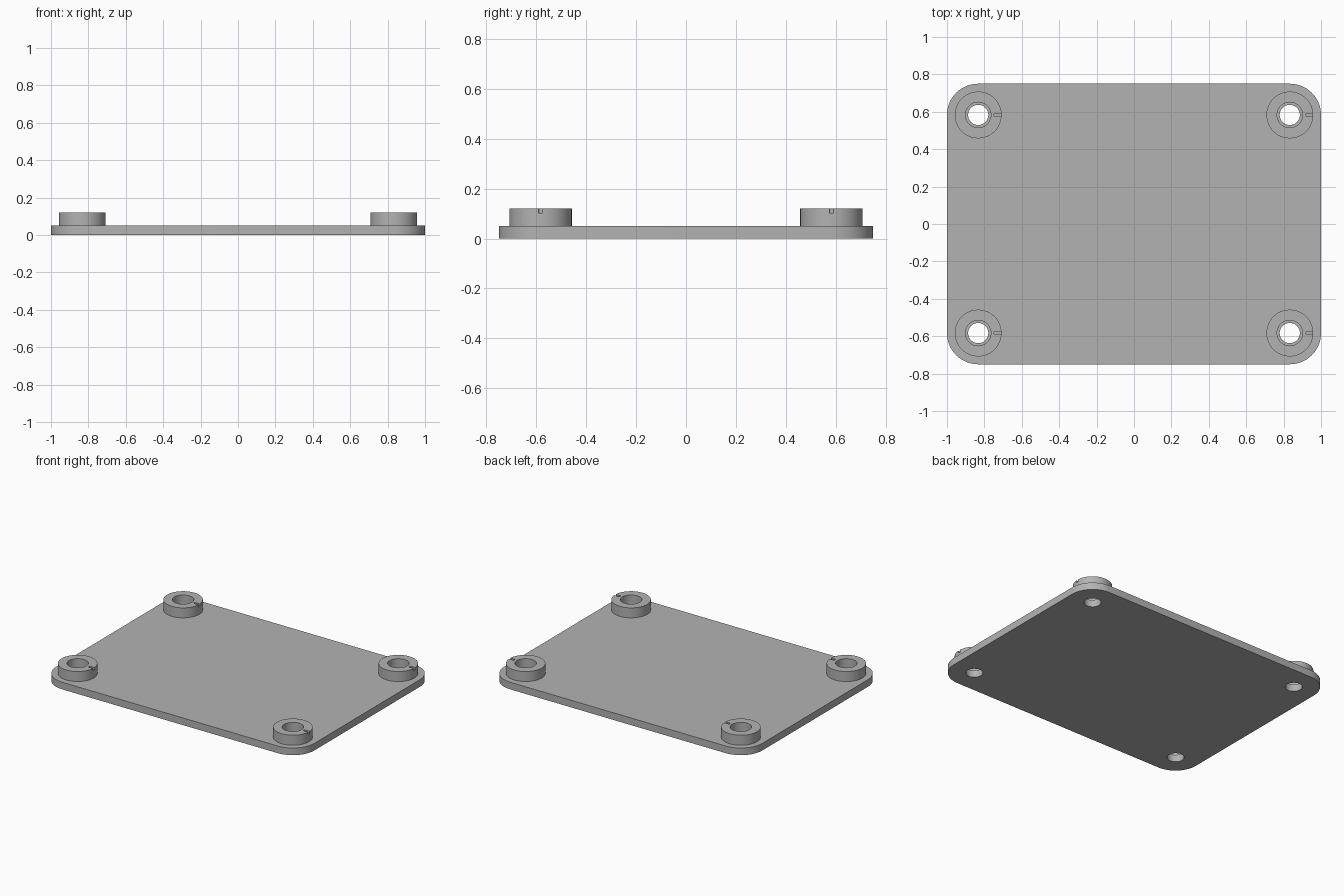
import bpy, bmesh
from math import cos, sin, pi, radians

if "Cube" in bpy.data.objects:
    bpy.data.objects.remove(bpy.data.objects["Cube"], do_unlink=True)

HALF_X, HALF_Y, CORNER = 1.0, 0.75, 0.167
PLATE_TOP, BOSS_TOP = 0.05, 0.12
BOSS_X, BOSS_Y = 0.833, 0.583
BOSS_R, BORE_R, HOLE_R = 0.125, 0.068, 0.054
SLOT_START, SLOT_R, SLOT_DEPTH = 0.084, 0.008, 0.017

grey = bpy.data.materials.new("plain grey")
grey.use_nodes = True
colour = (0.45, 0.45, 0.45, 1)
grey.diffuse_color = colour
grey.node_tree.nodes["Principled BSDF"].inputs["Base Color"].default_value = colour


def arc(cx, cy, r, start, end, steps):
    angles = [radians(start + (end - start) * i / steps) for i in range(steps + 1)]
    return [(cx + r * cos(a), cy + r * sin(a)) for a in angles]


def circle(cx, cy, r):
    return arc(cx, cy, r, 0, 360, 64)[:-1]


def prism(name, outline, z0, z1):
    """Extrude a closed outline between two heights."""
    bm = bmesh.new()
    face = bm.faces.new([bm.verts.new((x, y, z0)) for x, y in outline])
    top = bmesh.ops.extrude_face_region(bm, geom=[face])["geom"]
    for v in top:
        if isinstance(v, bmesh.types.BMVert):
            v.co.z = z1
    bmesh.ops.recalc_face_normals(bm, faces=bm.faces[:])
    mesh = bpy.data.meshes.new(name)
    bm.to_mesh(mesh)
    bm.free()
    mesh.materials.append(grey)
    obj = bpy.data.objects.new(name, mesh)
    bpy.context.collection.objects.link(obj)
    return obj


def activate(obj):
    bpy.ops.object.select_all(action="DESELECT")
    obj.select_set(True)
    bpy.context.view_layer.objects.active = obj


def cut(obj, cutter):
    """Subtract the cutter, then discard it."""
    cutter.hide_render = True
    mod = obj.modifiers.new("cut", "BOOLEAN")
    mod.operation, mod.solver, mod.object = "DIFFERENCE", "EXACT", cutter
    activate(obj)
    bpy.ops.object.modifier_apply(modifier=mod.name)
    bpy.data.objects.remove(cutter, do_unlink=True)


def smooth(obj):
    activate(obj)
    bpy.ops.object.shade_smooth_by_angle(angle=radians(30))


# Base plate with rounded corners
outline = []
for i, (sx, sy) in enumerate([(1, 1), (-1, 1), (-1, -1), (1, -1)]):
    outline += arc(sx * (HALF_X - CORNER), sy * (HALF_Y - CORNER), CORNER,
                   90 * i, 90 * i + 90, 16)
plate = prism("base_plate", outline, 0, PLATE_TOP)

for side, sx in (("left", 1), ("right", -1)):
    for end, sy in (("front", -1), ("back", 1)):
        x, y = sx * BOSS_X, sy * BOSS_Y
        # Through hole in the plate
        cut(plate, prism("hole_cutter", circle(x, y, HOLE_R), -0.1, 0.1))
        # Raised boss with a wider bore
        boss = prism(f"{end}_{side}_boss", circle(x, y, BOSS_R), PLATE_TOP, BOSS_TOP)
        cut(boss, prism("bore_cutter", circle(x, y, BORE_R), 0, 0.2))
        # Shallow round-ended slot in the rim, open outwards
        slot = arc(x + SLOT_START + SLOT_R, y, SLOT_R, 90, 270, 8)
        slot += [(x + 0.2, y - SLOT_R), (x + 0.2, y + SLOT_R)]
        cut(boss, prism("slot_cutter", slot, BOSS_TOP - SLOT_DEPTH, 0.2))
        smooth(boss)
smooth(plate)
